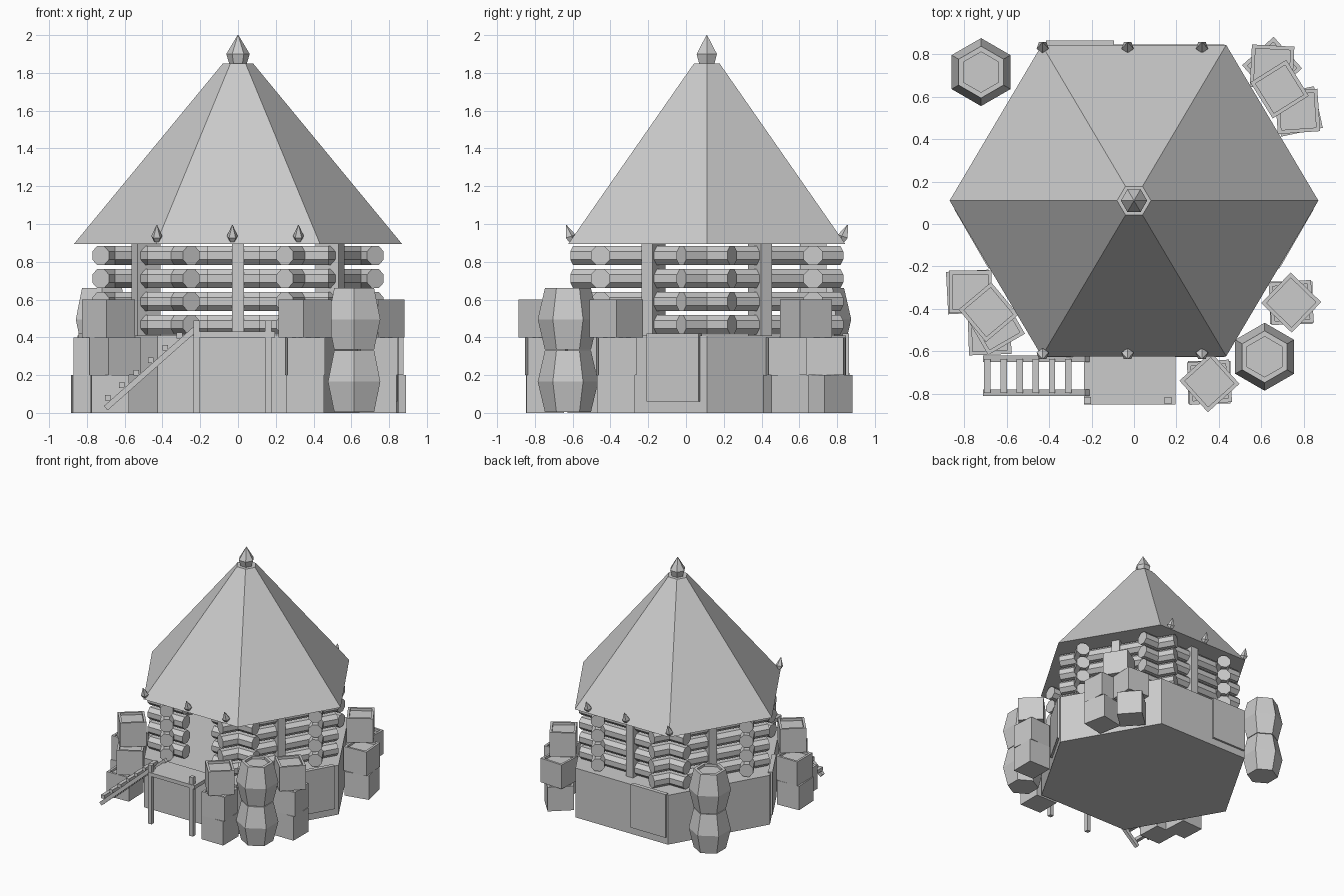
import bpy
from math import sin, cos, pi, radians, atan2, hypot
from mathutils import Vector, Matrix

if "Cube" in bpy.data.objects:
    bpy.data.objects.remove(bpy.data.objects["Cube"])

CY = 0.11  # hut centre in y


def make(name, verts, faces, matrix=None):
    me = bpy.data.meshes.new(name)
    me.from_pydata(verts, [], faces)
    ob = bpy.data.objects.new(name, me)
    bpy.context.collection.objects.link(ob)
    if matrix:
        ob.matrix_world = matrix
    return ob


def lathe(name, profile, n, loc=(0, 0, 0), start=0.0, matrix=None):
    """Stack of n-sided rings (radius, z), closed at both ends."""
    verts, faces = [], []
    for r, z in profile:
        for i in range(n):
            a = start + 2 * pi * i / n
            verts.append((r * cos(a), r * sin(a), z))
    for k in range(len(profile) - 1):
        for i in range(n):
            j = (i + 1) % n
            faces.append((k * n + i, k * n + j, (k + 1) * n + j, (k + 1) * n + i))
    top = (len(profile) - 1) * n
    faces.append(tuple(range(n))[::-1])
    faces.append(tuple(range(top, top + n)))
    return make(name, verts, faces, matrix or Matrix.Translation(loc))


def box(name, loc, size, rot=0.0, axis='Z'):
    x, y, z = (s / 2 for s in size)
    v = [(-x, -y, -z), (x, -y, -z), (x, y, -z), (-x, y, -z),
         (-x, -y, z), (x, -y, z), (x, y, z), (-x, y, z)]
    f = [(3, 2, 1, 0), (4, 5, 6, 7), (0, 1, 5, 4), (1, 2, 6, 5), (2, 3, 7, 6), (3, 0, 4, 7)]
    return make(name, v, f, Matrix.Translation(loc) @ Matrix.Rotation(rot, 4, axis))


def between(a, b):
    """Matrix that puts local z along a->b, starting at a."""
    d = Vector(b) - Vector(a)
    # local x stays vertical so octagon flats face up
    z = d.normalized()
    x = (Vector((0, 0, 1)) - z * z.z).normalized()
    y = z.cross(x)
    m = Matrix((x, y, z)).transposed().to_4x4()
    m.translation = a
    return m, d.length


# Stone base, roof and finial
lathe("base", [(0.85, 0), (0.85, 0.41)], 6, (0, CY, 0))
roof = lathe("roof", [(0.868, 0.895), (0.08, 1.85)], 6, (0, CY, 0))
roof.scale.y = 0.975
lathe("finial", [(0.047, 1.85), (0.062, 1.9), (0.002, 2.0)], 6, (0, CY, 0))

# Log walls: six sides, four courses, crossing at the corners
R, EXT, LOG = 0.65, 0.155, 0.055
AP = R * cos(pi / 6)
for side in range(6):
    ang = radians(30 + 60 * side)
    n = Vector((cos(ang), sin(ang), 0))
    t = Vector((-sin(ang), cos(ang), 0))
    mid = Vector((0, CY, 0)) + n * AP
    half = R / 2 + EXT
    # the front wall (side 4) has a doorway
    spans = [(-half, -0.16), (0.11, half)] if side == 4 else [(-half, half)]
    for z in (0.467, 0.589, 0.711, 0.833):
        for s0, s1 in spans:
            up = Vector((0, 0, z))
            m, length = between(mid + t * s0 + up, mid + t * s1 + up)
            lathe("wall_log", [(LOG, 0), (LOG, length)], 8, start=pi / 8, matrix=m)
    if side != 4:
        box("wall_post", mid + Vector((0, 0, 0.65)), (0.14, 0.065, 0.49), ang)

# Flat panels on three base faces
for deg, off in ((90, 0.255), (330, 0.225), (210, -0.225)):
    a = radians(deg)
    n, t = Vector((cos(a), sin(a), 0)), Vector((-sin(a), cos(a), 0))
    p = Vector((0, CY, 0.24)) + n * 0.736 + t * off
    box("base_panel", p, (0.034, 0.32, 0.36), a)

# Eave spikes, front and back
for x in (-0.43, -0.03, 0.32):
    for s in (-1, 1):
        y = CY + s * 0.715
        m, length = between((x, y, 0.91), (x, y + s * 0.03, 0.995))
        lathe("eave_spike", [(0.018, 0), (0.03, 0.025), (0.002, length)], 5, matrix=m)

# Porch platform and posts
box("porch_deck", (-0.02, -0.73, 0.415), (0.43, 0.24, 0.03))
for x in (-0.22, 0.16):
    box("porch_post", (x, -0.83, 0.245), (0.033, 0.033, 0.49))

# Ladder
x0, z0, x1, z1 = -0.7, 0.025, -0.22, 0.45
slope = -atan2(z1 - z0, x1 - x0)
for y in (-0.635, -0.795):
    box("ladder_rail", ((x0 + x1) / 2, y, (z0 + z1) / 2),
        (hypot(x1 - x0, z1 - z0), 0.03, 0.03), slope, 'Y')
for i in range(6):
    box("ladder_rung", (-0.69 + i * 0.076, -0.715, 0.08 + i * 0.066), (0.03, 0.16, 0.03))

# Stacked barrels with recessed lids
for x, y in ((0.615, -0.625), (-0.72, 0.715)):
    for z in (0.005, 0.335):
        lathe("barrel", [(0.122, 0), (0.16, 0.16), (0.122, 0.325), (0.095, 0.325), (0.095, 0.305)],
              6, (x, y, z), pi / 6)


# Crates with recessed tops
def crate(x, y, level, deg):
    q = 2 ** 0.5
    lathe("crate", [(0.1 * q, 0), (0.1 * q, 0.2), (0.082 * q, 0.2), (0.082 * q, 0.18)], 4, start=pi / 4,
          matrix=Matrix.Translation((x, y, 0.2 * level)) @ Matrix.Rotation(radians(deg), 4, 'Z'))


for x, y, turn in ((0.355, -0.745, 42), (0.74, -0.37, 46)):
    for level, deg in enumerate((0, 4, turn)):
        crate(x, y, level, deg)
for c in ((0.65, 0.74, 0, 42), (0.65, 0.74, 1, -3), (0.77, 0.53, 0, 12), (0.77, 0.53, 1, 4),
          (0.685, 0.635, 2, 32),
          (-0.78, -0.32, 0, 3), (-0.77, -0.32, 1, 0), (-0.68, -0.515, 0, 2),
          (-0.65, -0.48, 1, 30), (-0.685, -0.415, 2, 40)):
    crate(*c)
